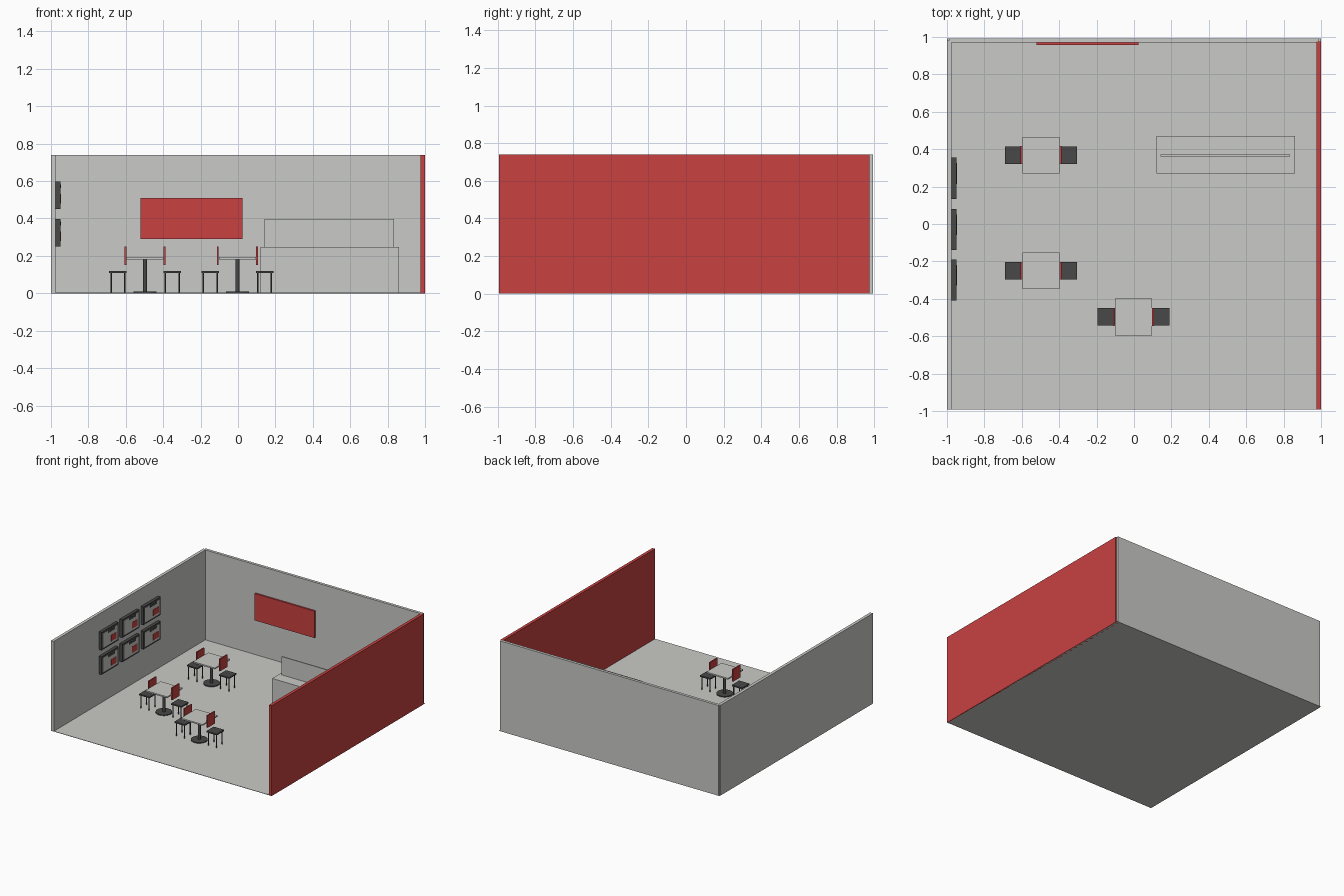
import bpy, math

if "Cube" in bpy.data.objects:
    bpy.data.objects.remove(bpy.data.objects["Cube"])


def material(name, rgb):
    m = bpy.data.materials.new(name)
    m.diffuse_color = (*rgb, 1)
    m.use_nodes = True
    m.node_tree.nodes["Principled BSDF"].inputs["Base Color"].default_value = m.diffuse_color
    return m


GREY = material("light_grey", (0.59, 0.59, 0.57))
RED = material("red", (0.58, 0.053, 0.053))
DARK = material("dark_grey", (0.065, 0.065, 0.065))


def box(name, x, y, z, mat):
    """Box spanning the given (min, max) ranges."""
    c = [(r[0] + r[1]) / 2 for r in (x, y, z)]
    bpy.ops.mesh.primitive_cube_add(size=1, location=c)
    o = bpy.context.object
    o.name = name
    o.scale = [r[1] - r[0] for r in (x, y, z)]
    bpy.ops.object.transform_apply(location=False, rotation=False, scale=True)
    o.data.materials.append(mat)
    return o


def disc(name, x, y, z, radius, mat, sides=24):
    bpy.ops.mesh.primitive_cylinder_add(vertices=sides, radius=radius, depth=z[1] - z[0],
                                        location=(x, y, (z[0] + z[1]) / 2))
    o = bpy.context.object
    o.name = name
    o.data.materials.append(mat)
    bpy.ops.object.shade_smooth_by_angle(angle=math.radians(35))
    return o


def around(c, half):
    return (c - half, c + half)


# Room shell, open at the front and top
FLOOR = 0.003
box("floor", (-0.999, 0.999), (-0.992, 0.992), (0, FLOOR), GREY)
box("left_wall", (-1, -0.975), (-0.993, 0.98), (0, 0.74), GREY)
box("right_wall", (0.975, 1), (-0.993, 0.975), (0, 0.74), RED)
box("back_wall", (-0.99, 0.99), (0.97, 0.993), (0, 0.74), GREY)
box("wall_sign", (-0.52, 0.023), (0.956, 0.97), (0.29, 0.51), RED)

# Serving counter with upright screen
box("counter", (0.12, 0.86), (0.27, 0.47), (FLOOR, 0.247), GREY)
box("counter_screen", (0.143, 0.835), (0.362, 0.371), (0.247, 0.397), GREY)

# Framed menu boards on the left wall
for z0 in (0.25, 0.45):
    for yc in (0.245, -0.03, -0.3):
        y, z = around(yc, 0.11), (z0, z0 + 0.147)
        box("menu_frame", (-0.976, -0.95), y, z, DARK)
        box("menu_panel", (-0.95, -0.948), around(yc, 0.095), (z0 + 0.014, z0 + 0.133), GREY)
        box("menu_red_patch", (-0.948, -0.946), (yc + 0.01, yc + 0.08), (z0 + 0.03, z0 + 0.08), RED)
        box("menu_dark_patch", (-0.948, -0.946), (yc - 0.03, yc + 0.06), (z0 + 0.112, z0 + 0.133), DARK)


def chair(cx, cy, side):
    """Stool beside a table, backrest on the table side."""
    sx = cx + side * 0.145
    box("chair_seat", around(sx, 0.047), around(cy, 0.047), (0.109, 0.12), DARK)
    for dx in (-0.037, 0.037):
        for dy in (-0.037, 0.037):
            disc("chair_leg", sx + dx, cy + dy, (FLOOR, 0.11), 0.004, DARK, 8)
    box("chair_back", around(cx + side * 0.105, 0.005), around(cy, 0.048), (0.15, 0.25), RED)


# Dining sets
for cx, cy in ((-0.497, 0.368), (-0.497, -0.25), (-0.003, -0.497)):
    box("table_top", around(cx, 0.098), around(cy, 0.098), (0.182, 0.193), GREY)
    disc("table_column", cx, cy, (FLOOR, 0.182), 0.011, DARK)
    disc("table_base", cx, cy, (FLOOR, 0.01), 0.062, DARK)
    for side in (-1, 1):
        chair(cx, cy, side)
